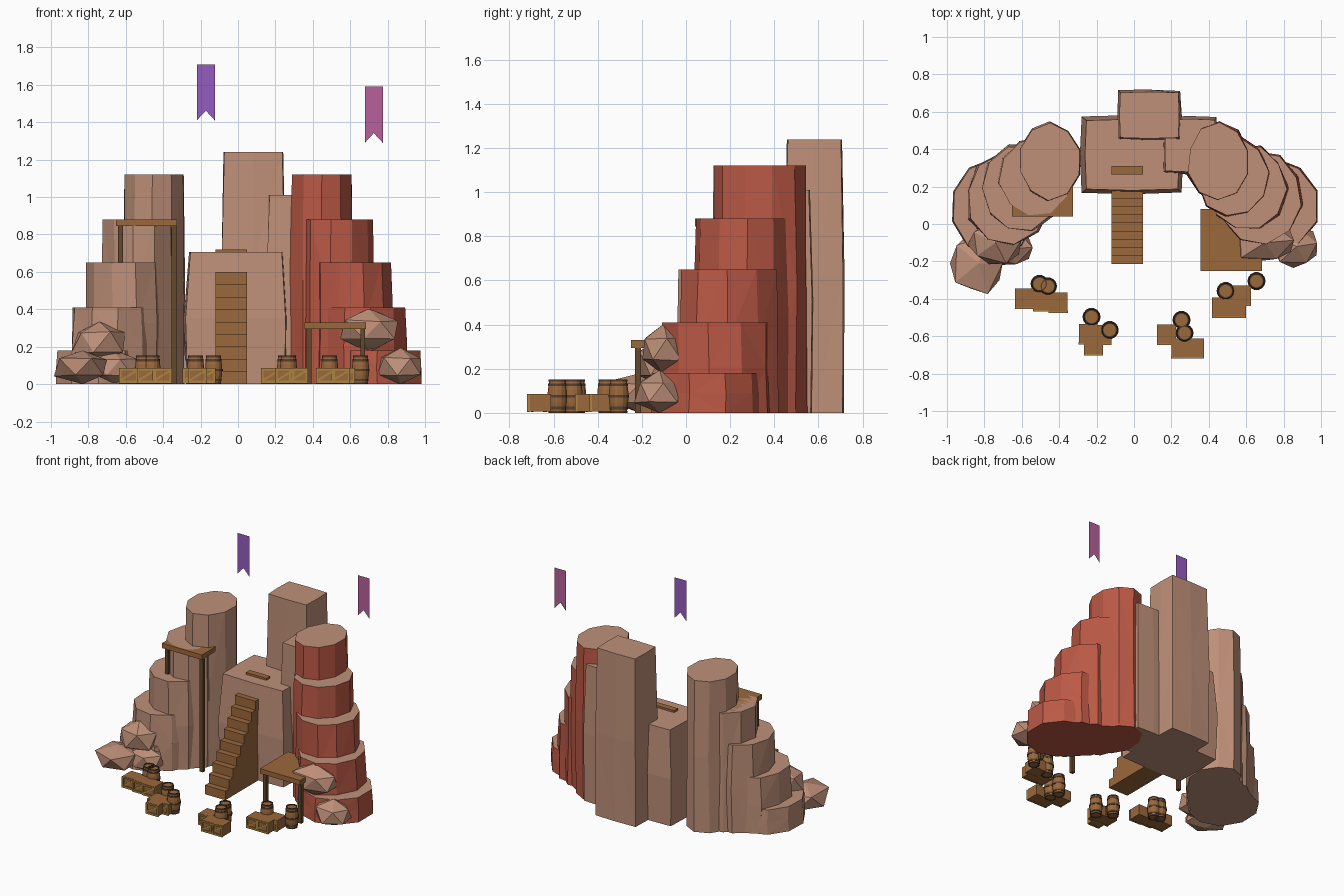
import bpy, bmesh, math, random
from mathutils import Vector, Matrix

if "Cube" in bpy.data.objects:
    bpy.data.objects.remove(bpy.data.objects["Cube"])

rng = random.Random(4)


def mat(name, r, g, b):
    m = bpy.data.materials.new(name)
    m.diffuse_color = (r, g, b, 1)
    m.use_nodes = True
    m.node_tree.nodes["Principled BSDF"].inputs["Base Color"].default_value = m.diffuse_color
    return m


ROCK = mat("tan_rock", .52, .28, .19)
RED = mat("red_rock", .50, .10, .06)
WOOD = mat("wood", .33, .14, .045)
POST = mat("dark_wood", .13, .065, .025)
TRIM = mat("crate_trim", .42, .23, .05)
HOOP = mat("barrel_hoop", .09, .05, .03)
PURPLE = mat("purple_cloth", .30, .11, .52)
PINK = mat("pink_cloth", .47, .12, .33)


def finish(name, bm, *mats):
    me = bpy.data.meshes.new(name)
    bm.to_mesh(me)
    bm.free()
    for m in mats:
        me.materials.append(m)
    ob = bpy.data.objects.new(name, me)
    bpy.context.collection.objects.link(ob)
    return ob


def add_box(bm, x0, x1, y0, y1, z0, z1, mi=0, roll=0):
    c = Vector(((x0 + x1) / 2, (y0 + y1) / 2, (z0 + z1) / 2))
    m = (Matrix.Translation(c) @ Matrix.Rotation(roll, 4, 'Y')
         @ Matrix.Diagonal((x1 - x0, y1 - y0, z1 - z0, 1)))
    geo = bmesh.ops.create_cube(bm, size=1, matrix=m)
    for f in {f for v in geo['verts'] for f in v.link_faces}:
        f.material_index = mi


def box(name, m, *dims):
    bm = bmesh.new()
    add_box(bm, *dims)
    return finish(name, bm, m)


def loft(bm, poly, centre, rings, jitter=0.0):
    """Stack scaled copies of a polygon and skin them; returns the top face."""
    loops = []
    for z, s in rings:
        j = jitter if 0 < z < rings[-1][0] else 0
        loops.append([bm.verts.new((centre[0] + x * s + rng.uniform(-j, j),
                                    centre[1] + y * s + rng.uniform(-j, j), z))
                      for x, y in poly])
    n = len(poly)
    for a, b in zip(loops, loops[1:]):
        for i in range(n):
            bm.faces.new((a[i], a[(i + 1) % n], b[(i + 1) % n], b[i]))
    bm.faces.new(loops[0][::-1])
    return bm.faces.new(loops[-1])


# stepped rock towers: five full-height columns each
TIERS = [(.18, .745, .095, .235, .255), (.41, .675, .14, .22, .245), (.65, .61, .19, .203, .23),
         (.88, .53, .25, .19, .213), (1.12, .453, .335, .167, .205)]
for side, label in ((-1, "left"), (1, "right")):
    for k, (h, cx, cy, rx, ry) in enumerate(TIERS):
        bm = bmesh.new()
        n = 10
        poly = []
        for i in range(n):
            a = math.tau * (i + .5) / n + .15 * k
            r = rng.uniform(.96, 1.03)
            poly.append((rx * r * math.cos(a), ry * r * math.sin(a)))
        top = loft(bm, poly, (side * cx, cy), [(0, 1.03), (h * .5, 1.03), (h, 1.0)], .008)
        side_mat = 1 if side > 0 else 0
        for f in bm.faces:
            f.material_index = side_mat
        top.material_index = 0
        bmesh.ops.triangulate(bm, faces=[f for f in bm.faces if len(f.verts) == 4])
        finish(f"{label}_tower_tier_{k + 1}", bm, ROCK, RED)

# blocky rock columns at the centre and back
for name, c, hx, hy, h in (("centre_block", (-.01, .37), .26, .195, .705),
                           ("tall_back_column", (.082, .582), .165, .128, 1.24),
                           ("side_back_column", (.30, .42), .14, .145, 1.01)):
    bm = bmesh.new()
    poly = [(-hx, -hy), (0, -hy * 1.04), (hx, -hy), (hx * 1.03, 0),
            (hx, hy), (0, hy * 1.04), (-hx, hy), (-hx * 1.03, 0)]
    loft(bm, poly, c, [(0, 1), (h * .5, 1.03), (h, .94)], .006)
    bmesh.ops.triangulate(bm, faces=[f for f in bm.faces if len(f.verts) == 4])
    finish(name, bm, ROCK)

# loose boulders
for i, (x, y, z, rx, ry, rz) in enumerate([(-.83, -.21, .09, .16, .18, .10), (-.67, -.13, .09, .14, .11, .10),
                                           (-.74, -.10, .225, .16, .13, .12), (.70, -.10, .29, .18, .12, .11),
                                           (.87, -.12, .095, .135, .12, .10)]):
    bm = bmesh.new()
    bmesh.ops.create_icosphere(bm, subdivisions=1, radius=1)
    turn = Matrix.Rotation(i * 1.3, 3, 'Z')
    for v in bm.verts:
        p = turn @ (v.co * rng.uniform(.88, 1.12))
        v.co = (max(-1, min(1, x + p.x * rx)), y + p.y * ry, max(0, z + p.z * rz))
    finish(f"boulder_{i + 1}", bm, ROCK)

# solid staircase from one stepped side profile
N, Y0, Y1, H = 9, -.215, .18, .60
prof = [(Y1, 0), (Y0, 0)]
for i in range(N):
    y = Y0 + (Y1 - Y0) * i / N
    prof += [(y, H * (i + 1) / N), (y + (Y1 - Y0) / N, H * (i + 1) / N)]
bm = bmesh.new()
clean = [p for i, p in enumerate(prof)]
face = bm.faces.new([bm.verts.new((-.12, y, z)) for y, z in clean])
ext = bmesh.ops.extrude_face_region(bm, geom=[face])
bmesh.ops.translate(bm, vec=(.167, 0, 0), verts=[v for v in ext['geom'] if isinstance(v, bmesh.types.BMVert)])
bmesh.ops.recalc_face_normals(bm, faces=bm.faces)
finish("staircase", bm, WOOD)
box("landing_plank", WOOD, -.12, .047, .265, .31, .695, .72)

# wooden lookout platforms on posts
for label, x0, x1, y0, z in (("left", -.652, -.325, .04, .88), ("right", .355, .685, -.25, .33)):
    box(f"{label}_platform", WOOD, x0, x1, y0, y0 + .33, z - .036, z)
    for j, px in enumerate((x0 + .024, x1 - .018)):
        box(f"{label}_platform_post_{j + 1}", POST, px - .013, px + .013, y0 + .02, y0 + .046, 0, z - .03)


# barrels: bulged staves with three hoops
def barrel(i, x, y):
    bm = bmesh.new()
    n = 14
    circle = [(math.cos(math.tau * k / n), math.sin(math.tau * k / n)) for k in range(n)]
    loft(bm, circle, (x, y), [(.004, .037), (.045, .044), (.075, .046), (.105, .044), (.146, .037)])
    walls = [f for f in bm.faces if len(f.verts) == 4]
    caps = [f for f in bm.faces if len(f.verts) > 4]
    bmesh.ops.inset_region(bm, faces=caps, thickness=.006, depth=-.006)
    for z, r in ((.022, .043), (.075, .0485), (.128, .043)):
        before = set(bm.faces)
        loft(bm, circle, (x, y), [(z - .006, r), (z + .006, r)])
        for f in set(bm.faces) - before:
            f.material_index = 1
    # dark rim around an open lid recess
    for z0, z1 in ((0, .008), (.142, .152)):
        lo = [[bm.verts.new((x + c * r, y + s * r, z)) for c, s in circle]
              for r, z in ((.040, z0), (.040, z1), (.033, z1), (.033, z0))]
        for a, b in zip(lo, lo[1:] + lo[:1]):
            for k in range(n):
                f = bm.faces.new((a[k], a[(k + 1) % n], b[(k + 1) % n], b[k]))
                f.material_index = 1
    finish(f"barrel_{i + 1}", bm, WOOD, HOOP)


for i, p in enumerate([(-.505, -.32), (-.46, -.333), (-.227, -.497), (-.13, -.567),
                       (.254, -.513), (.27, -.583), (.49, -.358), (.655, -.305)]):
    barrel(i, *p)


# crates: box with a braced frame on the front
def crate(i, x, y):
    bm = bmesh.new()
    w, d, h = .05, .05, .086
    add_box(bm, x - w, x + w, y - d, y + d, .006, h)
    f0, f1 = y - d - .008, y - d + .004
    add_box(bm, x - w, x + w, f0, f1, .004, .018, 1)
    add_box(bm, x - w, x + w, f0, f1, h - .012, h - .001, 1)
    for s in (-1, 1):
        add_box(bm, x + s * .045 - .006, x + s * .045 + .006, f0, f1, .004, h - .002, 1)
    add_box(bm, x - .047, x + .047, f0 + .002, f1, .040, .051, 1, -.55)
    finish(f"crate_{i + 1}", bm, WOOD, TRIM)


for i, p in enumerate([(-.585, -.396), (-.49, -.41), (-.405, -.417), (-.245, -.585), (-.217, -.645),
                       (-.17, -.59), (.174, -.588), (.25, -.662), (.323, -.662),
                       (.468, -.444), (.548, -.445), (.575, -.38)]):
    crate(i, *p)

# swallow-tailed banners
for name, x, y, z, m in (("left_banner", -.172, .31, 1.41, PURPLE), ("right_banner", .726, .435, 1.29, PINK)):
    bm = bmesh.new()
    bm.faces.new([bm.verts.new((x + dx, y, z + dz)) for dx, dz in
                  ((-.048, 0), (0, .052), (.048, 0), (.048, .30), (-.048, .30))])
    finish(name, bm, m)
